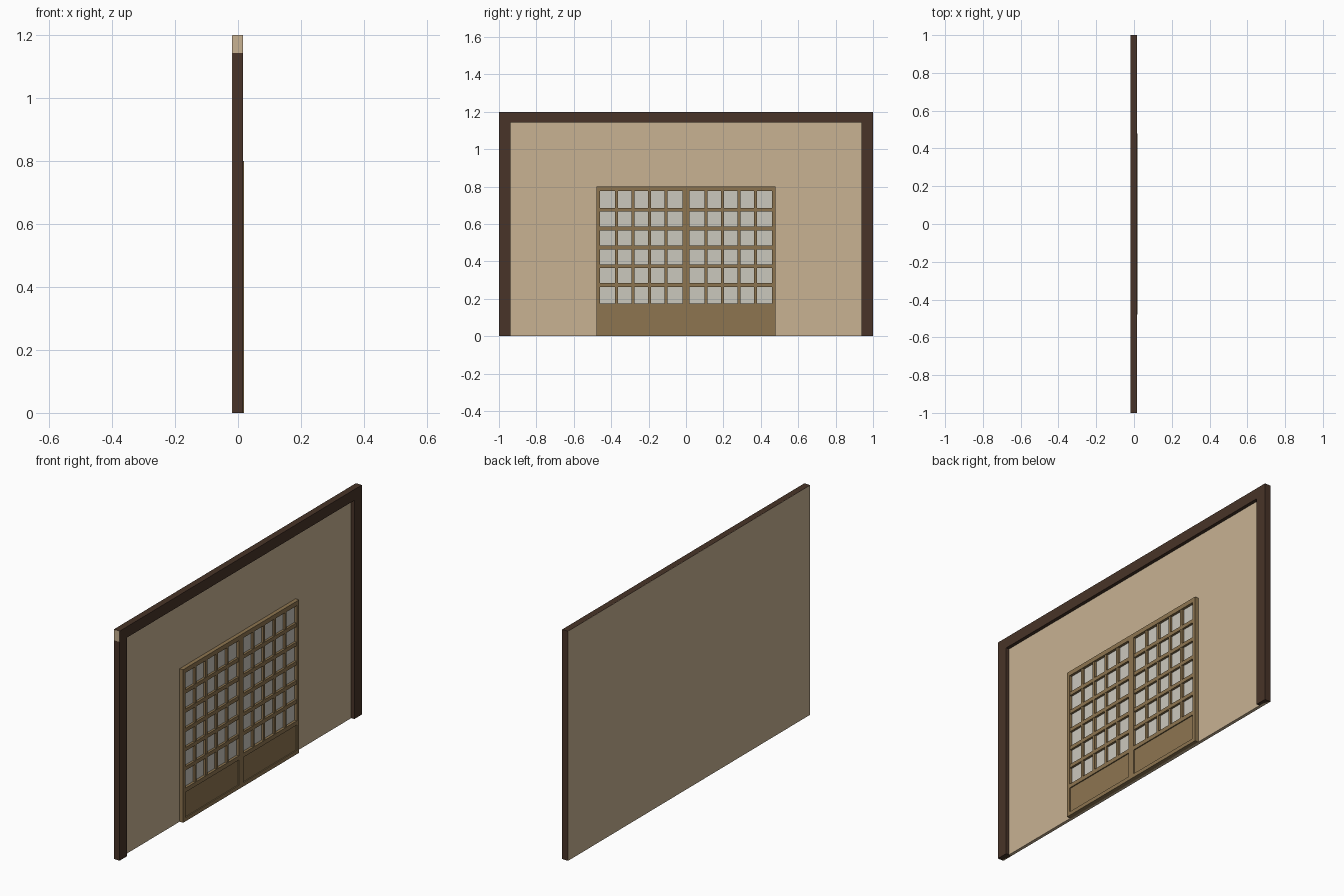
import bpy, bmesh

if "Cube" in bpy.data.objects:
    bpy.data.objects.remove(bpy.data.objects["Cube"])


def material(name, r, g, b):
    lin = [((c / 255 + 0.055) / 1.055) ** 2.4 for c in (r, g, b)]
    m = bpy.data.materials.new(name)
    m.diffuse_color = (*lin, 1)
    m.use_nodes = True
    m.node_tree.nodes["Principled BSDF"].inputs["Base Color"].default_value = m.diffuse_color
    return m


PLASTER = material("plaster", 200, 178, 146)
DARK = material("dark_timber", 72, 52, 40)
WOOD = material("door_wood", 141, 117, 80)
PAPER = material("paper", 203, 200, 190)


def boxes(name, mat, blocks):
    """One object made from (x0, x1, y0, y1, z0, z1) blocks."""
    bm = bmesh.new()
    for x0, x1, y0, y1, z0, z1 in blocks:
        for v in bmesh.ops.create_cube(bm, size=1)["verts"]:
            v.co = (x1 if v.co.x > 0 else x0,
                    y1 if v.co.y > 0 else y0,
                    z1 if v.co.z > 0 else z0)
    me = bpy.data.meshes.new(name)
    bm.to_mesh(me)
    bm.free()
    me.materials.append(mat)
    ob = bpy.data.objects.new(name, me)
    bpy.context.collection.objects.link(ob)
    return ob


BACK, WALL, FRAME, DOOR = -0.0185, -0.002, 0.016, 0.0185
BEAM_Z, POST_Y = 1.143, 0.938

# Plaster wall, its back face covering the timber frame
boxes("wall", PLASTER, [(BACK, WALL, -0.9995, 0.9995, 0, 1.1995)])

# Posts and top beam
for side, s in (("left", -1), ("right", 1)):
    ya, yb = sorted((s * POST_Y, s))
    boxes(f"post_{side}", DARK, [(BACK + 0.0003, FRAME, ya, yb, 0, BEAM_Z)])
beam = boxes("top_beam", DARK, [(BACK + 0.0003, FRAME, -1, 1, BEAM_Z, 1.2)])

# Pale end grain on one end of the beam
beam.data.materials.append(PLASTER)
for f in beam.data.polygons:
    if f.center.y < -0.9:
        f.material_index = 1

# Pair of sliding lattice doors
W, H = 0.479, 0.80            # door width and height
STILE, RAIL = 0.019, 0.024
MID0, MID1 = 0.152, 0.174     # middle rail
COLS, ROWS = 5, 6
for side, s in (("left", -1), ("right", 1)):
    y0, y1 = sorted((0, s * W))
    a, b = y0 + STILE, y1 - STILE
    # Stiles and rails
    boxes(f"door_frame_{side}", WOOD, [
        (WALL - 0.003, DOOR, y0, a, 0, H),
        (WALL - 0.003, DOOR, b, y1, 0, H),
        (WALL - 0.003, DOOR, a, b, H - RAIL, H),
        (WALL - 0.003, DOOR, a, b, MID0, MID1),
        (WALL - 0.003, DOOR, a, b, 0, 0.02)])
    # Recessed lower panel
    boxes(f"door_panel_{side}", WOOD, [(WALL - 0.003, 0.013, a, b, 0.02, MID0)])
    # Paper behind the lattice
    boxes(f"door_paper_{side}", PAPER, [(WALL - 0.003, 0.005, a, b, MID1, H - RAIL)])
    # Lattice bars
    bars = []
    for i in range(1, COLS):
        y = a + (b - a) * i / COLS
        bars.append((0.004, 0.0155, y - 0.0075, y + 0.0075, MID1, H - RAIL))
    for j in range(1, ROWS):
        z = MID1 + (H - RAIL - MID1) * j / ROWS
        bars.append((0.004, 0.0165, a, b, z - 0.01, z + 0.01))
    boxes(f"door_lattice_{side}", WOOD, bars)
